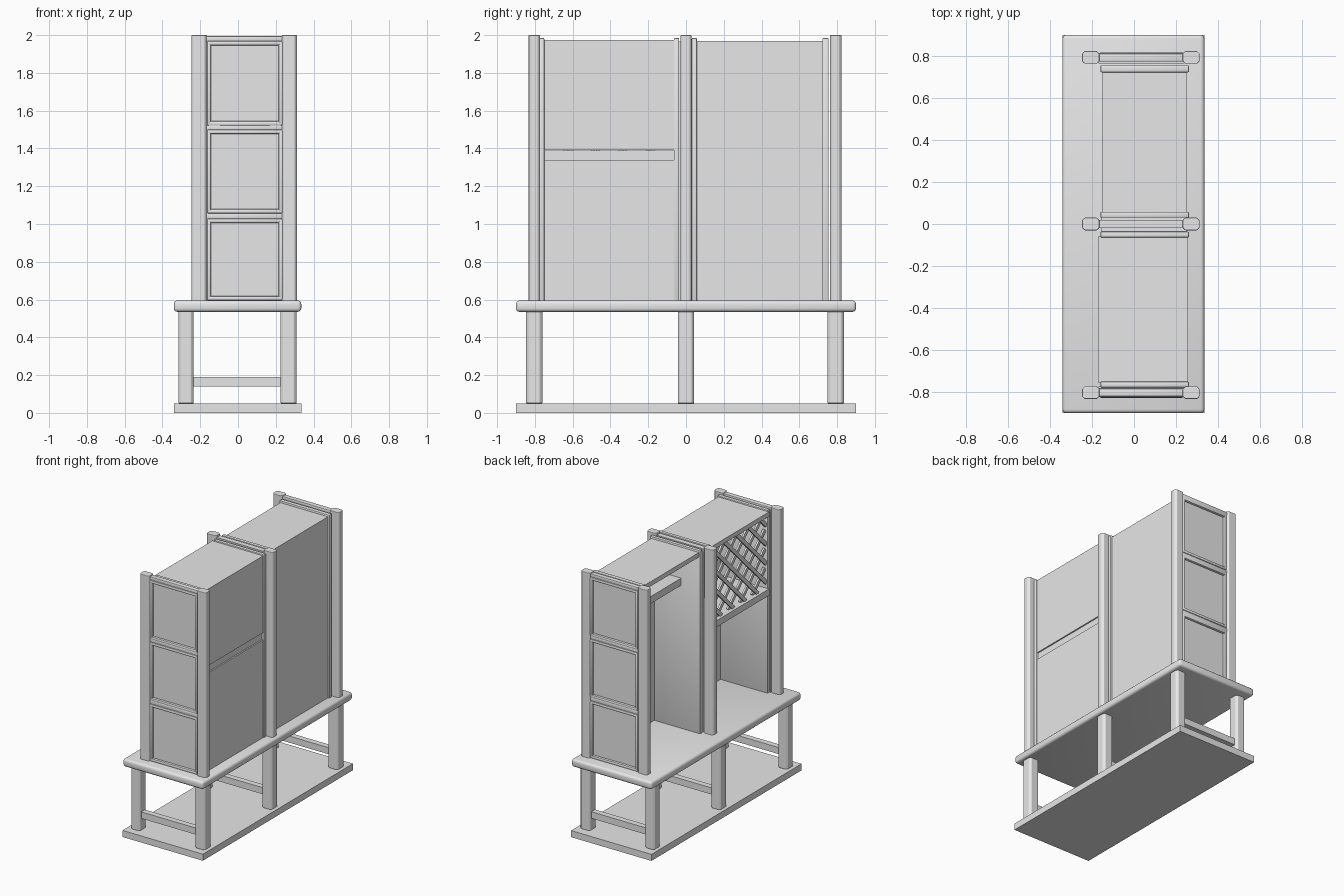
import bpy
from mathutils import Vector

cube = bpy.data.objects.get("Cube")
if cube:
    bpy.data.objects.remove(cube, do_unlink=True)

grey = bpy.data.materials.new("plain_grey")
grey.use_nodes = True
COLOUR = (0.8, 0.8, 0.8, 1)
grey.diffuse_color = COLOUR
grey.node_tree.nodes["Principled BSDF"].inputs["Base Color"].default_value = COLOUR


def finish(obj, name, bevel=0, segments=2):
    obj.name = name
    obj.data.materials.append(grey)
    if bevel:
        mod = obj.modifiers.new("soft_edges", "BEVEL")
        mod.width = bevel
        mod.segments = segments
        bpy.ops.object.modifier_apply(modifier=mod.name)
        bpy.ops.object.shade_smooth_by_angle()
    return obj


def box(name, x, y, z, bevel=0, segments=2):
    """Box from (min, max) pairs."""
    lo, hi = Vector((x[0], y[0], z[0])), Vector((x[1], y[1], z[1]))
    bpy.ops.mesh.primitive_cube_add(size=1, location=(lo + hi) / 2)
    obj = bpy.context.object
    obj.scale = hi - lo
    bpy.ops.object.transform_apply(location=False, rotation=False, scale=True)
    return finish(obj, name, bevel, segments)


def upright(name, x, y, z, chamfer, bulge=0.004):
    """Post with chamfered vertical corners."""
    (x0, x1), (y0, y1), c = x, y, chamfer
    plan = [(x0 + c, y0), (x1 - c, y0), (x1, y0 + c), (x1, y1 - c),
            (x1 - c, y1), (x0 + c, y1), (x0, y1 - c), (x0, y0 + c)]
    verts = [(px, py, h) for h in z for px, py in plan]
    n = len(plan)
    faces = [(i, (i + 1) % n, n + (i + 1) % n, n + i) for i in range(n)]
    faces += [tuple(reversed(range(n))), tuple(range(n, 2 * n))]
    mesh = bpy.data.meshes.new(name)
    mesh.from_pydata(verts, [], faces)
    obj = bpy.data.objects.new(name, mesh)
    bpy.context.collection.objects.link(obj)
    bpy.context.view_layer.objects.active = obj
    return finish(obj, name, bulge, 2)


TABLE = 0.595
TOP = 2.0
ENDS = {"front": -0.803, "middle": 0.0, "back": 0.793}

# Plinth and table top
box("plinth", (-0.34, 0.335), (-0.9, 0.9), (0, 0.05))
box("table_top", (-0.34, 0.335), (-0.9, 0.9), (0.535, TABLE), 0.018, 3)

# Legs, stretchers and tall posts at the three stations
for label, y in ENDS.items():
    for side, leg, post in (("right", (-0.315, -0.235), (-0.247, -0.165)),
                            ("left", (0.225, 0.31), (0.232, 0.312))):
        upright(f"{label}_{side}_leg", leg, (y - 0.043, y + 0.043), (0.05, 0.54), 0.014)
        upright(f"{label}_{side}_post", post, (y - 0.03, y + 0.03), (TABLE - 0.01, TOP), 0.012)
    box(f"{label}_stretcher", (-0.24, 0.23), (y - 0.022, y + 0.022), (0.14, 0.19))

# Panelled ends: core, rails and a raised bead round each field
FIELDS = ((TABLE, 1.03), (1.055, 1.5), (1.52, 1.97))
for label, out in (("front", -1), ("back", 1)):
    y = ENDS[label]
    box(f"{label}_panel_core", (-0.17, 0.24), sorted((y - out * 0.03, y + out * 0.004)),
        (TABLE - 0.01, 1.97))
    span = sorted((y - out * 0.02, y + out * 0.018))
    for z0, z1 in ((1.03, 1.055), (1.5, 1.52), (1.97, 1.99)):
        box(f"{label}_rail", (-0.17, 0.24), span, (z0 - 0.004, z1 + 0.004), 0.005)
    bead = sorted((y, y + out * 0.024))
    for z0, z1 in FIELDS:
        for z in (z0, z1 - 0.024):
            box(f"{label}_bead_across", (-0.163, 0.235), bead, (z, z + 0.024), 0.009)
        for x in (-0.165, 0.215):
            box(f"{label}_bead_upright", (x, x + 0.022), bead, (z0, z1), 0.009)

# Middle divider
box("divider", (-0.17, 0.24), (-0.02, 0.02), (TABLE - 0.01, 1.985))

# Cheek boards lining both bays
for name, y in (("front_cheek", (-0.778, -0.75)), ("divider_front_cheek", (-0.064, -0.036)),
                ("divider_back_cheek", (0.03, 0.058)), ("back_cheek", (0.722, 0.755))):
    box(name, (-0.16, 0.262), y, (TABLE - 0.01, 1.985), 0.006)
for name, y in (("front_fill", (-0.04, -0.015)), ("back_fill", (0.015, 0.035))):
    box(name, (-0.155, 0.25), y, (TABLE - 0.01, 1.965))

# Front bay: split back board, shelf, roof
bay = (-0.755, -0.06)
box("front_bay_lower_back", (0.235, 0.256), bay, (TABLE - 0.01, 1.338))
box("front_bay_upper_back", (0.235, 0.256), bay, (1.392, 1.975))
box("front_bay_shelf", (-0.172, 0.248), bay, (1.34, 1.39))
box("front_bay_roof", (-0.172, 0.256), bay, (1.94, 1.975))

# Back bay: back board, hat shelf, roof
bay = (0.05, 0.73)
box("back_bay_back", (0.225, 0.25), bay, (TABLE - 0.01, 1.97))
box("back_bay_shelf", (0.0, 0.23), bay, (1.68, 1.735))
box("back_bay_roof", (-0.15, 0.25), bay, (1.935, 1.97))

# Diagonal lattice above the front bay shelf, two crossing layers
Y0, Y1, Z0, Z1 = -0.75, -0.064, 1.39, 1.94
STEP, WIDTH = 0.145, 0.028


def slat(start, end, x):
    along = end - start
    bpy.ops.mesh.primitive_cube_add(size=1, location=(x, *((start + end) / 2)))
    obj = bpy.context.object
    obj.scale = (0.014, along.length, WIDTH)
    obj.rotation_euler.x = Vector((1, 0)).angle_signed(along) * -1
    bpy.ops.object.transform_apply(location=False, rotation=True, scale=True)
    finish(obj, "lattice_slat")


height = Z1 - Z0
count = int((Y1 - Y0 + height) / STEP)
for lean, x in ((1, -0.146), (-1, -0.134)):
    for i in range(count + 1):
        foot = Y0 - height + STEP * (i + 0.5)
        a, b = max(foot, Y0), min(foot + height, Y1)
        if b - a < 0.03:
            continue
        pts = [Vector((y, Z0 + y - foot)) for y in (a, b)]
        if lean < 0:
            pts = [Vector((Y0 + Y1 - p.x, p.y)) for p in reversed(pts)]
        slat(pts[0], pts[1], x)
